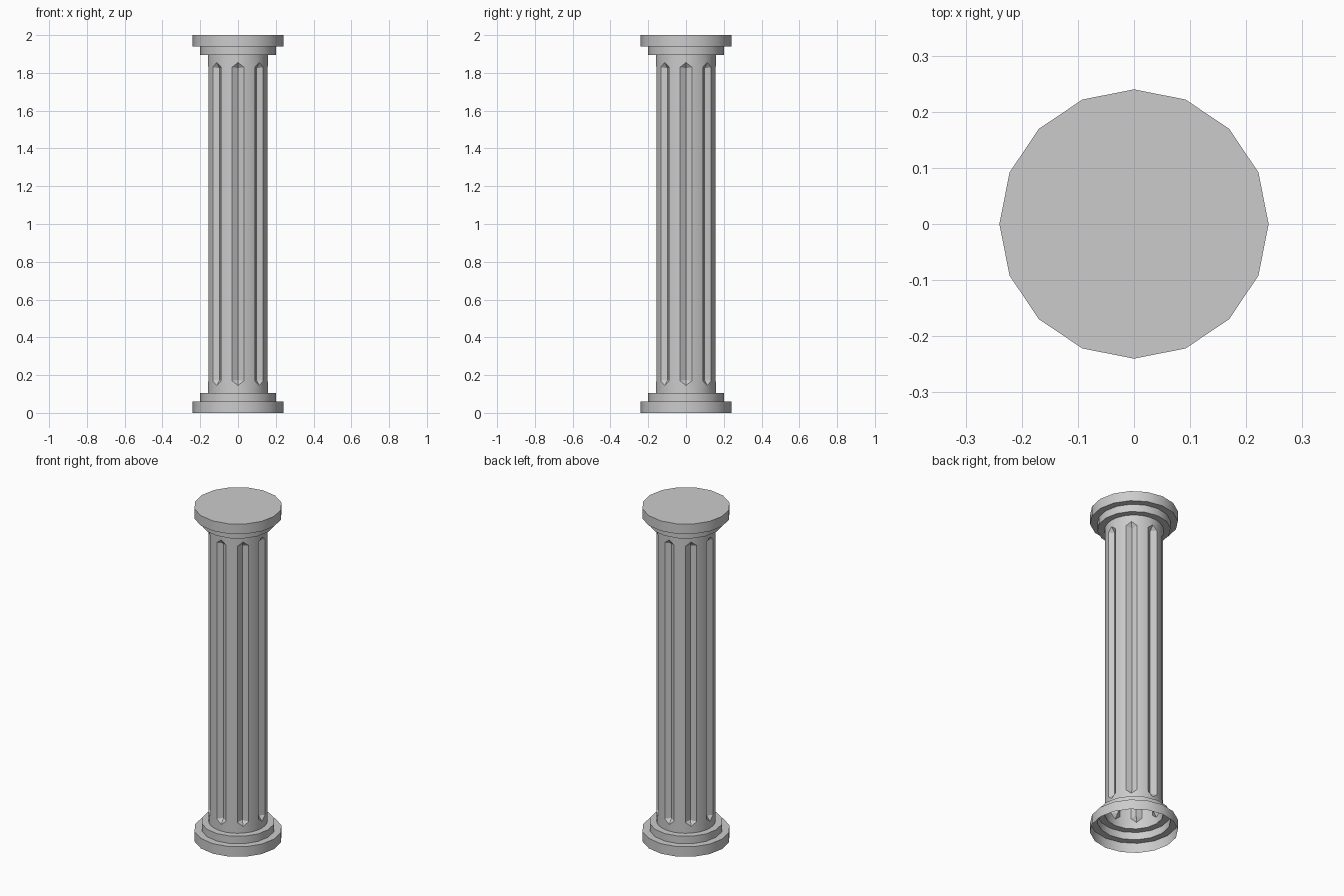
import bpy, bmesh
from math import cos, sin, pi

if "Cube" in bpy.data.objects:
    bpy.data.objects.remove(bpy.data.objects["Cube"])


def finish(name, bm):
    bmesh.ops.remove_doubles(bm, verts=bm.verts, dist=1e-5)
    mesh = bpy.data.meshes.new(name)
    bm.to_mesh(mesh)
    bm.free()
    ob = bpy.data.objects.new(name, mesh)
    bpy.context.collection.objects.link(ob)
    bpy.ops.object.select_all(action='DESELECT')
    ob.select_set(True)
    bpy.context.view_layer.objects.active = ob
    bpy.ops.object.shade_smooth_by_angle(angle=pi / 6)
    return ob


def skin(bm, rings):
    # Bridge rings running upward, dropping faces that collapse
    n = len(rings[0])
    for lo, hi in zip(rings, rings[1:]):
        for i in range(n):
            j = (i + 1) % n
            face = []
            for v in (lo[i], lo[j], hi[j], hi[i]):
                if all((v.co - w.co).length > 1e-6 for w in face):
                    face.append(v)
            if len(face) > 2:
                bm.faces.new(face)


def stepped_rings(name, profile, cap=False, sides=16):
    bm = bmesh.new()
    rings = [[bm.verts.new((r * cos(2 * pi * i / sides), r * sin(2 * pi * i / sides), z))
              for i in range(sides)] for r, z in profile]
    skin(bm, rings)
    if cap:
        bm.faces.new(rings[-1])
    return finish(name, bm)


# Stepped base, an open shell underneath
base = [(0.24, 0), (0.24, 0.06), (0.20, 0.06), (0.20, 0.105), (0.16, 0.105)]
stepped_rings("base", base)

# Mirrored capital with a closed top
stepped_rings("capital", [(r, 2 - z) for r, z in reversed(base)], cap=True)

# Shaft with eight V-shaped flutes ending in points
R, FLOOR, SIDES = 0.16, 0.137, 32
# per ring: (groove radius, groove z, plain z)
levels = [(R, 0.105, 0.105), (R, 0.145, 0.17), (FLOOR, 0.175, 0.17)]
levels += [(r, 2 - zg, 2 - zp) for r, zg, zp in reversed(levels)]
bm = bmesh.new()
rings = []
for r, zg, zp in levels:
    ring = []
    for i in range(SIDES):
        a = 2 * pi * i / SIDES
        rad, z = (r, zg) if i % 4 == 0 else (R, zp)
        ring.append(bm.verts.new((rad * cos(a), rad * sin(a), z)))
    rings.append(ring)
skin(bm, rings)
finish("fluted_shaft", bm)
